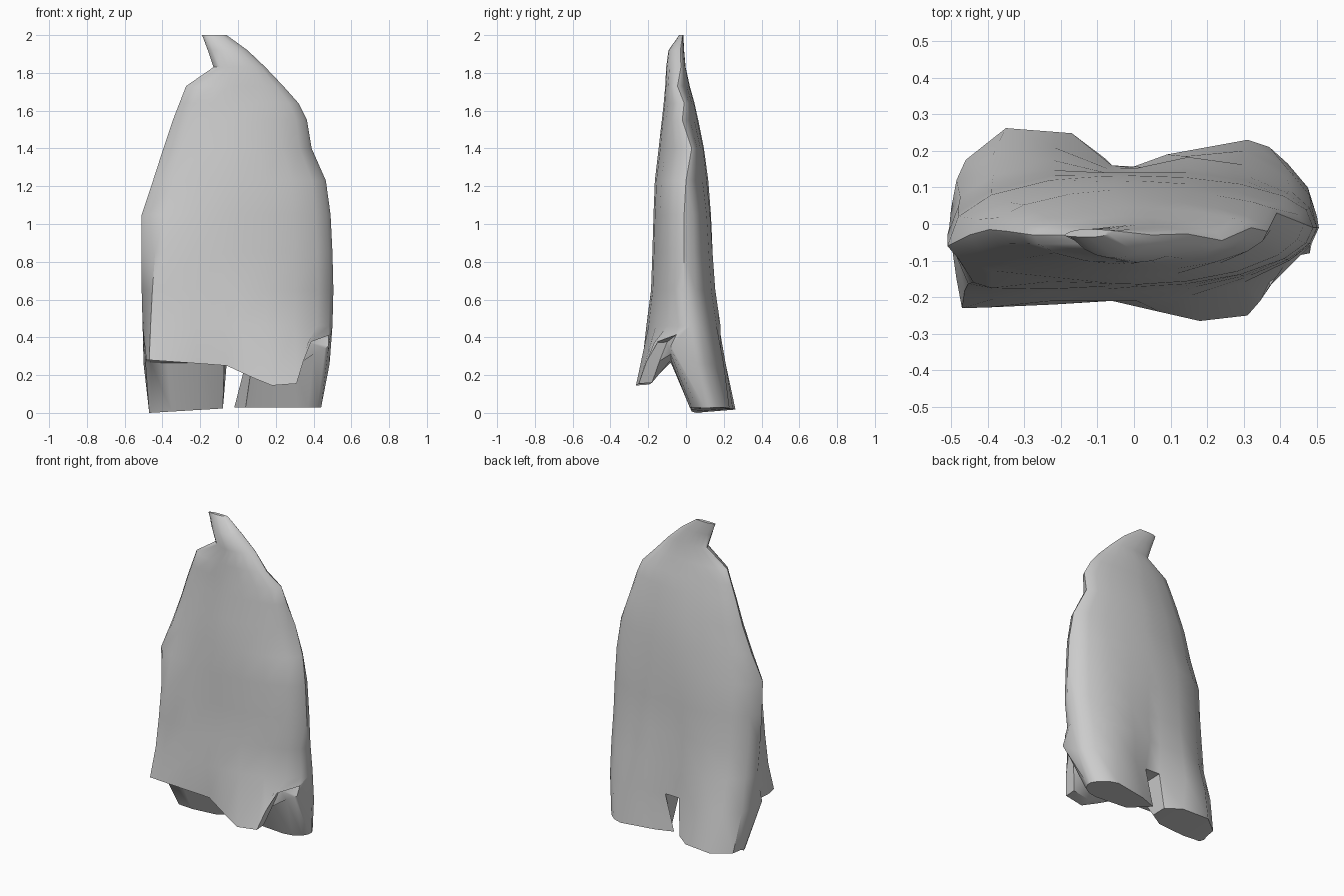
import bpy
import bmesh
from math import radians

old_cube = bpy.data.objects.get("Cube")
if old_cube:
    bpy.data.objects.remove(old_cube)

# Plain cloth colour
cloth = bpy.data.materials.new("cloth_grey")
cloth.use_nodes = True
cloth_colour = (0.6, 0.6, 0.6, 1.0)
cloth.diffuse_color = cloth_colour
cloth.node_tree.nodes["Principled BSDF"].inputs["Base Color"].default_value = cloth_colour

# Column positions across the width; the legs part between columns GAP and GAP + 1
COLUMNS = [0, .03, .12, .28, .43, .51, .65, .8, .92, .98, 1]
LAST = len(COLUMNS) - 1
GAP = 4

# Body sections: height, left x, right x, left edge y, right edge y, front y, back y
SECTIONS = [
    (.46, -.505, .50, -.01, .02, -.21, .188),
    (.65, -.51, .505, -.03, -.01, -.185, .16),
    (.85, -.51, .50, -.05, -.01, -.178, .145),
    (1.05, -.51, .49, -.06, -.01, -.172, .132),
    (1.23, -.45, .465, -.03, 0, -.165, .118),
    (1.4, -.395, .39, -.015, .03, -.145, .095),
    (1.55, -.345, .365, -.02, -.02, -.128, .065),
    (1.64, -.31, .32, -.025, -.01, -.118, .045),
    (1.73, -.275, .24, -.03, -.045, -.11, .02),
    (1.83, -.13, .145, -.03, -.027, -.105, -.002),
    (1.92, -.16, .05, -.03, -.03, -.093, -.01),
    (2.0, -.19, -.06, -.032, -.018, -.036, -.014),
]


def bulge(t, power):
    """Rounded profile: zero at both side edges, one in the middle."""
    return (1 - abs(2 * t - 1) ** power) ** (1 / power)


def section_points(section):
    """Front and back rows of one body section."""
    z, left, right, left_y, right_y, front_y, back_y = section
    hanging = z < 1
    lens = 2.3 if z < 1.1 else 1.8
    front, back = [], []
    for index, t in enumerate(COLUMNS):
        x = left + (right - left) * t
        edge = left_y + (right_y - left_y) * t
        # The loose flap has a square corner on the right, set inwards higher up
        square = hanging and t < .5
        inset = (z - .3) * .075 if hanging and index == 1 else 0
        depth = bulge(t, 7 if square else 1.9)
        front.append((x + inset, edge + (front_y - edge) * depth, z))
        y = edge + (back_y - edge) * bulge(t, lens)
        # Shallow groove that runs up the back from between the legs
        if index in (GAP, GAP + 1):
            y -= max(0, .9 - z) * .08
        back.append((x, y, z))
    return front, back


bm = bmesh.new()


def add_row(points):
    return [bm.verts.new(p) for p in points]


def face(*verts):
    unique = list(dict.fromkeys(verts))
    if len(unique) > 2:
        bm.faces.new(unique)


def bridge(lower, upper, skip=None):
    """Join two rows of columns, leaving out one gap if asked."""
    for i in range(LAST):
        if i != skip:
            face(lower[i], lower[i + 1], upper[i + 1], upper[i])


# Main body: front and back sheets that share their side edges
fronts, backs = [], []
for section in SECTIONS:
    front_points, back_points = section_points(section)
    front = add_row(front_points)
    inner = add_row(back_points[1:-1])
    fronts.append(front)
    backs.append([front[0]] + inner + [front[-1]])
for sheet in (fronts, backs):
    for lower, upper in zip(sheet, sheet[1:]):
        bridge(lower, upper)
bridge(fronts[-1], backs[-1])

# Front flap hem, with a pointed tab on the left, and its thick underside
flap_x = [-.485, -.47, -.4, -.22, -.06, .07, .18, .31, .345, .37, .48]
flap_y = [-.15, -.23, -.228, -.22, -.21, -.24, -.265, -.25, -.21, -.17, -.06]
flap_z = [.28, .28, .275, .262, .25, .19, .145, .155, .27, .37, .41]
flap = add_row(zip(flap_x, flap_y, flap_z))
under = add_row((x, min(y + .07, -.05), z + .005) for x, y, z in zip(flap_x, flap_y, flap_z))
bridge(flap, fronts[0])
bridge(flap, under)

# Fold line under the flap, where the legs begin
fold_points = []
for i, t in enumerate(COLUMNS):
    x = -.49 + .97 * t + (.07 if i == GAP + 1 else 0)
    fold_points.append((x, -.08, .265 + .09 * t ** 8))
fold = add_row(fold_points)
bridge(under, fold)

# Legs: crotch row on the back, then the rims of the two feet
crotch_y = [.04, .12, .19, .21, .16, .155, .185, .2, .15, .1, .06]
crotch_x = [-.5, -.485, -.385, -.22, -.06, .04, .14, .3, .42, .475, .485]
crotch = add_row((x, y, .26) for x, y in zip(crotch_x, crotch_y))

foot_x = [-.47, -.46, -.35, -.17, -.08, -.02, .09, .31, .37, .42, .44]
heel_y = [.11, .175, .262, .248, .18, .15, .19, .23, .21, .165, .13]
toe_y = [.08, .05, .03, .03, .08, .09, .04, .02, .03, .06, .1]
heel = add_row((x, y, .03 + .03 * min(x, 0)) for x, y in zip(foot_x, heel_y))
toe_x = list(foot_x)
toe_x[GAP + 1] = .04
toe = add_row((x, y, .03 + .06 * min(x, 0)) for x, y in zip(toe_x, toe_y))

bridge(crotch, backs[0])
bridge(heel, crotch, skip=GAP)
bridge(toe, heel, skip=GAP)
bridge(fold, toe, skip=GAP)

# Inner leg walls, the arch between them and the outer side walls
for i in (GAP, GAP + 1, 0, LAST):
    face(crotch[i], heel[i], toe[i], fold[i])
face(crotch[GAP], crotch[GAP + 1], fold[GAP + 1], fold[GAP])
for i in (0, LAST):
    face(fronts[0][i], crotch[i], fold[i])
    face(fronts[0][i], fold[i], under[i], flap[i])

# Rest the model on the ground
lowest = min(v.co.z for v in bm.verts)
for v in bm.verts:
    if v.co.z < .1:
        v.co.z -= lowest
bmesh.ops.recalc_face_normals(bm, faces=bm.faces)

mesh = bpy.data.meshes.new("draped_garment")
bm.to_mesh(mesh)
bm.free()
mesh.materials.append(cloth)
garment = bpy.data.objects.new("draped_garment", mesh)
bpy.context.collection.objects.link(garment)

# Smooth cloth with crisp hems
bpy.ops.object.select_all(action="DESELECT")
garment.select_set(True)
bpy.context.view_layer.objects.active = garment
bpy.ops.object.shade_smooth_by_angle(angle=radians(42))
